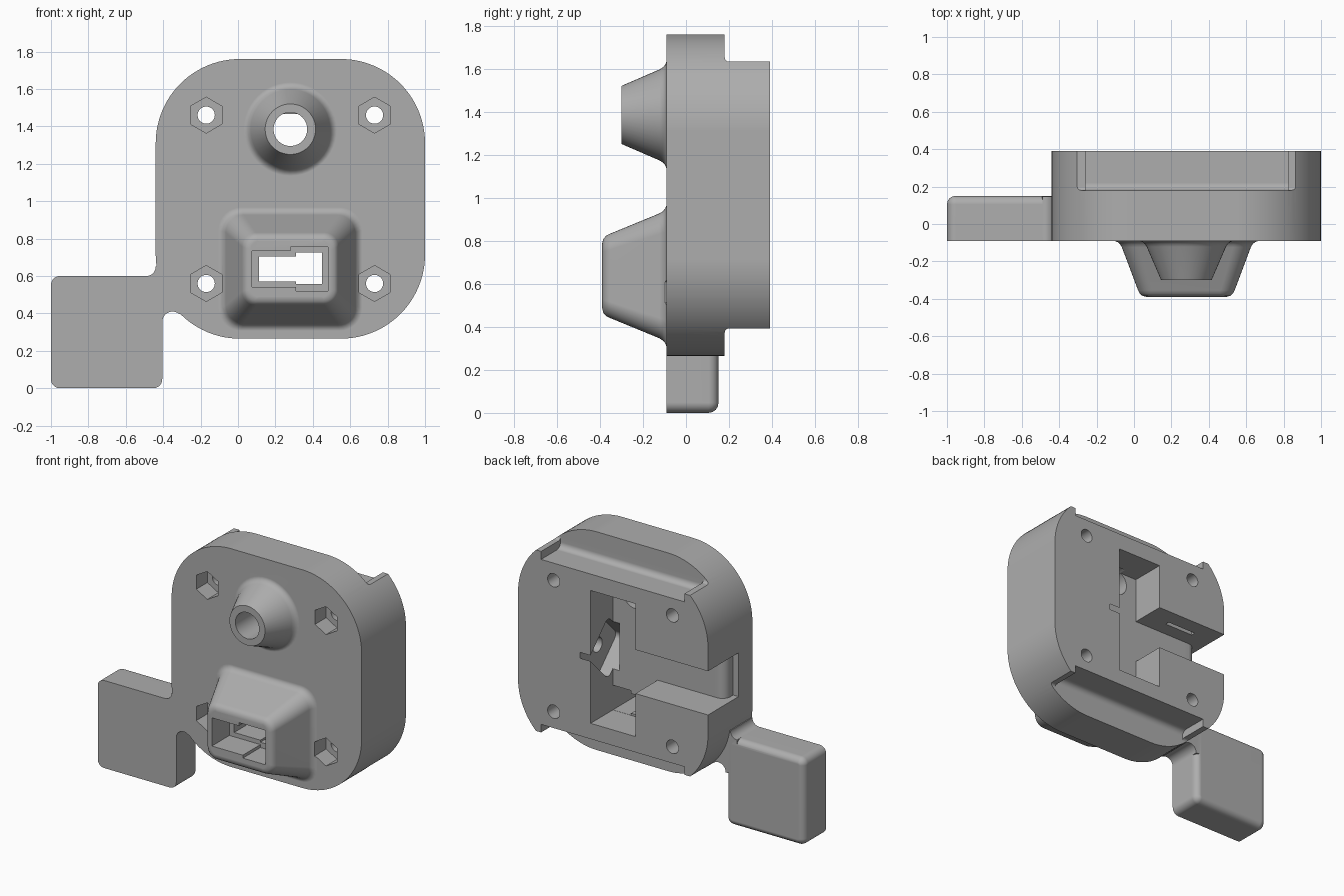
import bpy, bmesh, math

old = bpy.data.objects.get("Cube")
if old:
    bpy.data.objects.remove(old, do_unlink=True)

grey = bpy.data.materials.new("plain grey")
grey.use_nodes = True
GREY = (0.42, 0.42, 0.42, 1)
grey.diffuse_color = GREY
grey.node_tree.nodes["Principled BSDF"].inputs["Base Color"].default_value = GREY


def arc(cx, cz, r, a0, a1, n=12):
    return [(cx + r * math.cos(math.radians(a0 + (a1 - a0) * i / n)),
             cz + r * math.sin(math.radians(a0 + (a1 - a0) * i / n))) for i in range(n + 1)]


def ring(cx, cz, r, n=48, turn=0):
    return arc(cx, cz, r, turn, turn + 360, n)[:-1]


def rounded(cx, cz, hx, hz, r, n=8):
    pts = []
    for k, (sx, sz) in enumerate([(1, 1), (-1, 1), (-1, -1), (1, -1)]):
        pts += arc(cx + sx * (hx - r), cz + sz * (hz - r), r, 90 * k, 90 * k + 90, n)
    return pts


def loft(name, layers, axis="y"):
    """Skin equal-length sections: (x, z) stacked along y, or (y, z) along x."""
    bm = bmesh.new()
    rows = []
    for d, pts in layers:
        rows.append([bm.verts.new((a, d, b) if axis == "y" else (d, a, b)) for a, b in pts])
    n = len(rows[0])
    for lo, hi in zip(rows, rows[1:]):
        for i in range(n):
            bm.faces.new((lo[i], lo[(i + 1) % n], hi[(i + 1) % n], hi[i]))
    bm.faces.new(rows[0])
    bm.faces.new(rows[-1])
    bmesh.ops.recalc_face_normals(bm, faces=bm.faces)
    mesh = bpy.data.meshes.new(name)
    bm.to_mesh(mesh)
    bm.free()
    mesh.materials.append(grey)
    ob = bpy.data.objects.new(name, mesh)
    bpy.context.collection.objects.link(ob)
    return ob


def prism(name, pts, d0, d1, axis="y"):
    return loft(name, [(d0, pts), (d1, pts)], axis)


def box(name, x0, x1, y0, y1, z0, z1):
    return prism(name, [(x0, z0), (x1, z0), (x1, z1), (x0, z1)], y0, y1)


def combine(target, tool, op):
    mod = target.modifiers.new(op, "BOOLEAN")
    mod.operation, mod.solver, mod.object = op, "EXACT", tool
    bpy.context.view_layer.objects.active = target
    bpy.ops.object.modifier_apply(modifier=mod.name)
    bpy.data.objects.remove(tool, do_unlink=True)


FRONT, BACK, CX, CZ = -0.09, 0.39, 0.28, 1.0125
body = prism("housing", rounded(CX, CZ, 0.72, 0.7475, 0.45, 24), FRONT, BACK)


def add(ob):
    combine(body, ob, "UNION")


def cut(ob):
    combine(body, ob, "DIFFERENCE")


# Stepped back: shallow cut at top and bottom, deeper filleted groove between the end lips
for s in (1, -1):
    for x0, x1, h, r in ((-0.6, 1.2, 0.62, 0.02), (-0.26, 0.825, 0.565, 0.04)):
        corner = [(0.18 + r + r * math.cos(math.radians(a)), CZ + s * (h + r + r * math.sin(math.radians(a))))
                  for a in range(180, 271, 15)]
        cut(prism("step_cutter", corner + [(0.6, CZ + s * h), (0.6, CZ + s), (0.18, CZ + s)], x0, x1, "x"))

# Side tab with rounded back edge, and its filleted neck
tab_layers = [(FRONT, 0), (0.105, 0), (0.123, 0.004), (0.138, 0.014), (0.147, 0.028), (0.15, 0.042)]
add(loft("side_tab", [(y, rounded(-0.7025, 0.3, 0.2975 - i, 0.3 - i, 0.048 - i)) for y, i in tab_layers]))
neck = (arc(-0.49, 0.65, 0.05, -90, 0) + [(-0.3, 0.66), (-0.3, 0.4)]
        + arc(-0.35, 0.355, 0.055, 50, 180) + [(-0.5, 0.36)])
add(prism("neck", neck, FRONT, 0.148))

# Round nozzle with flared foot
nozzle = [(-0.05, 0.25), (-0.09, 0.25), (-0.097, 0.233), (-0.107, 0.222), (-0.122, 0.212), (-0.30, 0.135)]
add(loft("nozzle", [(y, ring(CX, 1.385, r)) for y, r in nozzle]))

# Tapered rectangular port boss with flared foot and softened rim
boss = [(-0.05, 0.385, 0.33, 0.12), (-0.09, 0.385, 0.33, 0.12), (-0.097, 0.367, 0.312, 0.11),
        (-0.108, 0.354, 0.3, 0.1), (-0.124, 0.345, 0.29, 0.095), (-0.355, 0.258, 0.195, 0.075),
        (-0.372, 0.249, 0.186, 0.07), (-0.384, 0.235, 0.172, 0.06), (-0.39, 0.212, 0.15, 0.045)]
add(loft("port_boss", [(y, rounded(CX, 0.637, hx, hz, r)) for y, hx, hz, r in boss]))

# Rear cavity, and the channel running out to the side, deeper at its mouth
cut(box("cavity_cutter", 0.11, 0.45, 0.15, 0.6, 0.555, 1.465))
floor = [(0.2, 0.15), (-0.3, 0.15)] + [(-0.34 - 0.06 * math.sin(t * math.pi / 12), 0.09 + 0.06 * math.cos(t * math.pi / 12))
                                       for t in range(7)] + [(-0.4, 0.06), (-0.7, 0.06), (-0.7, 0.6), (0.2, 0.6)]
channel = prism("channel_cutter", floor, 0.85, 1.15)
for v in channel.data.vertices:
    v.co = (v.co.x, v.co.z, v.co.y)
channel.data.flip_normals()
cut(channel)
cut(box("slot_cutter", -0.28, -0.06, 0.25, 0.28, 1.1, 1.22))

# Diagonal rounded pocket with a blind shaft hole in the cavity wall
c, z0 = 0.2, 1.0
diamond = [(c + (a - b) * 0.7071, z0 + (a + b) * 0.7071) for a, b in rounded(0, 0, 0.15, 0.15, 0.04)]
cut(prism("pocket_cutter", diamond, 0.4, 0.53, "x"))
cut(prism("shaft_cutter", ring(c, z0, 0.05, 32), 0.5, 0.7, "x"))

# Nozzle bore and stepped port window
cut(prism("bore_cutter", ring(CX, 1.385, 0.09), -0.5, 0.2))
window = [(0.075, 0.54), (0.31, 0.54), (0.31, 0.52), (0.48, 0.52),
          (0.48, 0.755), (0.28, 0.755), (0.28, 0.733), (0.075, 0.733)]
cut(prism("window_cutter", window, -0.5, -0.2))
opening = [(0.111, 0.57), (0.31, 0.57), (0.31, 0.556), (0.449, 0.556),
           (0.449, 0.725), (0.31, 0.725), (0.31, 0.705), (0.111, 0.705)]
cut(prism("opening_cutter", opening, -0.4, 0.2))

# Screw holes with hexagonal nut pockets at the front
for x in (-0.17, 0.73):
    for z in (0.56, 1.46):
        cut(prism("nut_cutter", ring(x, z, 0.096, 6, 30), -0.2, 0.03))
        cut(prism("screw_cutter", ring(x, z, 0.046, 32), -0.5, 0.6))

# Smooth curves, crisp edges
bpy.ops.object.select_all(action="DESELECT")
body.select_set(True)
bpy.context.view_layer.objects.active = body
bpy.ops.object.shade_smooth_by_angle(angle=math.radians(32))
body.modifiers.new("even_shading", "WEIGHTED_NORMAL").keep_sharp = True
